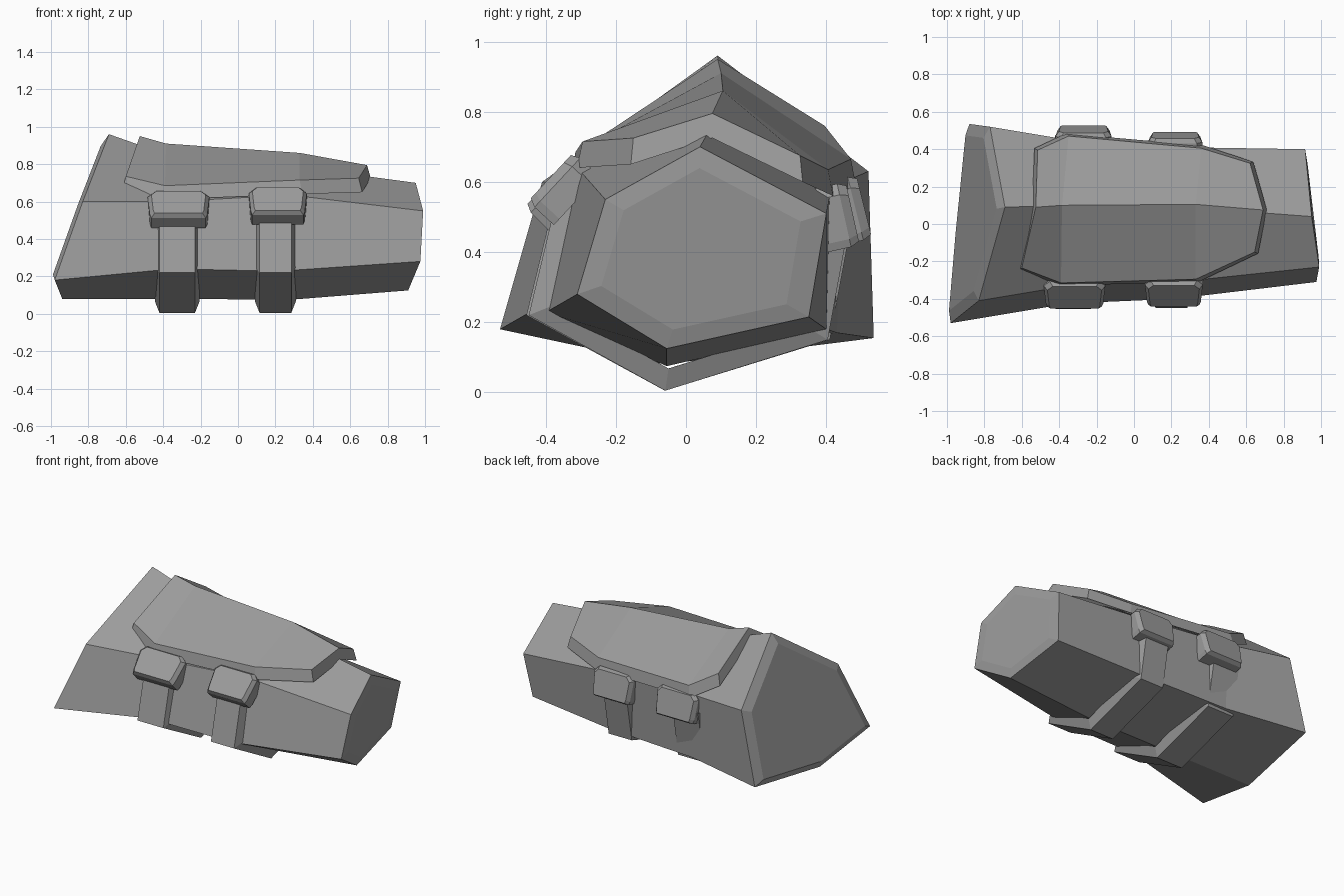
import bpy, bmesh
from mathutils import Vector

if "Cube" in bpy.data.objects:
    bpy.data.objects.remove(bpy.data.objects["Cube"])

grey = bpy.data.materials.new("mid grey")
grey.diffuse_color = (0.33, 0.33, 0.33, 1)
grey.use_nodes = True
grey.node_tree.nodes["Principled BSDF"].inputs["Base Color"].default_value = grey.diffuse_color


def loft(name, rings, closed=True):
    """Skin consecutive rings of equal length and cap both ends."""
    bm = bmesh.new()
    loops = [[bm.verts.new(p) for p in r] for r in rings]
    n = len(loops[0])
    for a, b in zip(loops, loops[1:]):
        for i in range(n if closed else n - 1):
            j = (i + 1) % n
            bm.faces.new((a[i], a[j], b[j], b[i]))
    if closed:
        bm.faces.new(loops[0])
        bm.faces.new(loops[-1])
    bmesh.ops.recalc_face_normals(bm, faces=bm.faces)
    me = bpy.data.meshes.new(name)
    bm.to_mesh(me)
    bm.free()
    me.materials.append(grey)
    ob = bpy.data.objects.new(name, me)
    bpy.context.collection.objects.link(ob)
    return ob


def shrink(ring, k, dx):
    c = sum((Vector(p) for p in ring), Vector()) / len(ring)
    return [c + (Vector(p) - c) * k + Vector((dx, 0, 0)) for p in ring]


# forearm shell: ridge, front upper, front lower, keel, back lower, back upper
cuff = [(-.69, .09, .96), (-.83, -.41, .60), (-.98, -.53, .18),
        (-.94, -.06, .08), (-.88, .535, .155), (-.77, .52, .63)]
mid_a = [(-.35, .1, .84), (-.35, -.33, .60), (-.35, -.425, .24),
         (-.35, -.06, .08), (-.35, .43, .17), (-.35, .45, .60)]
mid_b = [(.28, .09, .79), (.28, -.305, .635), (.22, -.40, .228),
         (.28, -.055, .075), (.28, .40, .18), (.28, .41, .56)]
wrist = [(.95, .04, .70), (.99, -.23, .55), (.975, -.31, .28),
         (.91, -.055, .125), (.88, .35, .215), (.915, .40, .51)]
loft("forearm_shell", [shrink(cuff, .88, -.025), cuff, mid_a, mid_b,
                       wrist, shrink(wrist, .8, .008)])

# armour plate on top: rows across x of (front edge, ridge, back edge)
rows = [((-.60, -.235, .735), (-.525, .09, .95), (-.515, .395, .76)),
        ((-.39, -.315, .685), (-.385, .10, .91), (-.35, .47, .665)),
        ((.33, -.295, .715), (.33, .105, .86), (.36, .405, .635)),
        ((.645, -.15, .725), (.69, .075, .795), (.62, .325, .675))]
mid = Vector((.03, .09, 0))


def under(p):
    """Matching lower rim point, slightly wider and lower."""
    v = Vector(p)
    out = Vector((v.x - mid.x, v.y - mid.y, 0)).normalized() * .02
    return v + out - Vector((0, 0, .075))


def plate_ring(r):
    f, t, b = r
    return [f, t, b, under(b), Vector(t) - Vector((0, 0, .07)), under(f)]


rings = [plate_ring(r) for r in rows]
rings[0][4].x -= .02
rings[-1][4].x += .02
loft("top_plate", rings)

# straps wrapped under the shell, with sloped side edges
path = [(-.37, .57), (-.455, .22), (-.06, .005), (.41, .15), (.475, .5)]
for side, x, half, k in (("rear", -.325, .095, 1.0), ("fore", .2, .085, .985)):
    outer = [(y * k, z) for y, z in path]
    inner = [(y * .84, .4 + (z - .4) * .84) for y, z in outer]
    loft(side + "_strap",
         [[(x + dx, y, z) for y, z in prof] for dx, prof in
          ((-half - .025, inner), (-half, outer),
           (half, outer), (half + .025, inner))], closed=False)


def clasp(name, x, half, top, bottom, depth):
    """Bevelled eight-sided pad lying on the slope from top to bottom (y, z)."""
    t, b = Vector((0, *top)), Vector((0, *bottom))
    c, v = (t + b) / 2, (t - b) / 2
    n = v.cross(Vector((1, 0, 0))).normalized()
    if n.y * c.y < 0:
        n = -n
    outline = [(-1, .65), (-.8, 1), (.8, 1), (1, .65),
               (.93, -.75), (.88, -1), (-.88, -1), (-.93, -.75)]

    def ring(s, d):
        return [Vector((x + u * half * s, 0, 0)) + c + v * w * s - n * d
                for u, w in outline]
    loft(name, [ring(1, depth), ring(1, .025), ring(.88, 0)])


# clasps at both ends of each strap
clasp("rear_front_clasp", -.318, .165, (-.325, .665), (-.46, .53), .1)
clasp("fore_front_clasp", .213, .155, (-.32, .685), (-.45, .545), .1)
clasp("rear_back_clasp", -.27, .15, (.485, .62), (.53, .44), .1)
clasp("fore_back_clasp", .22, .145, (.455, .60), (.495, .42), .1)
